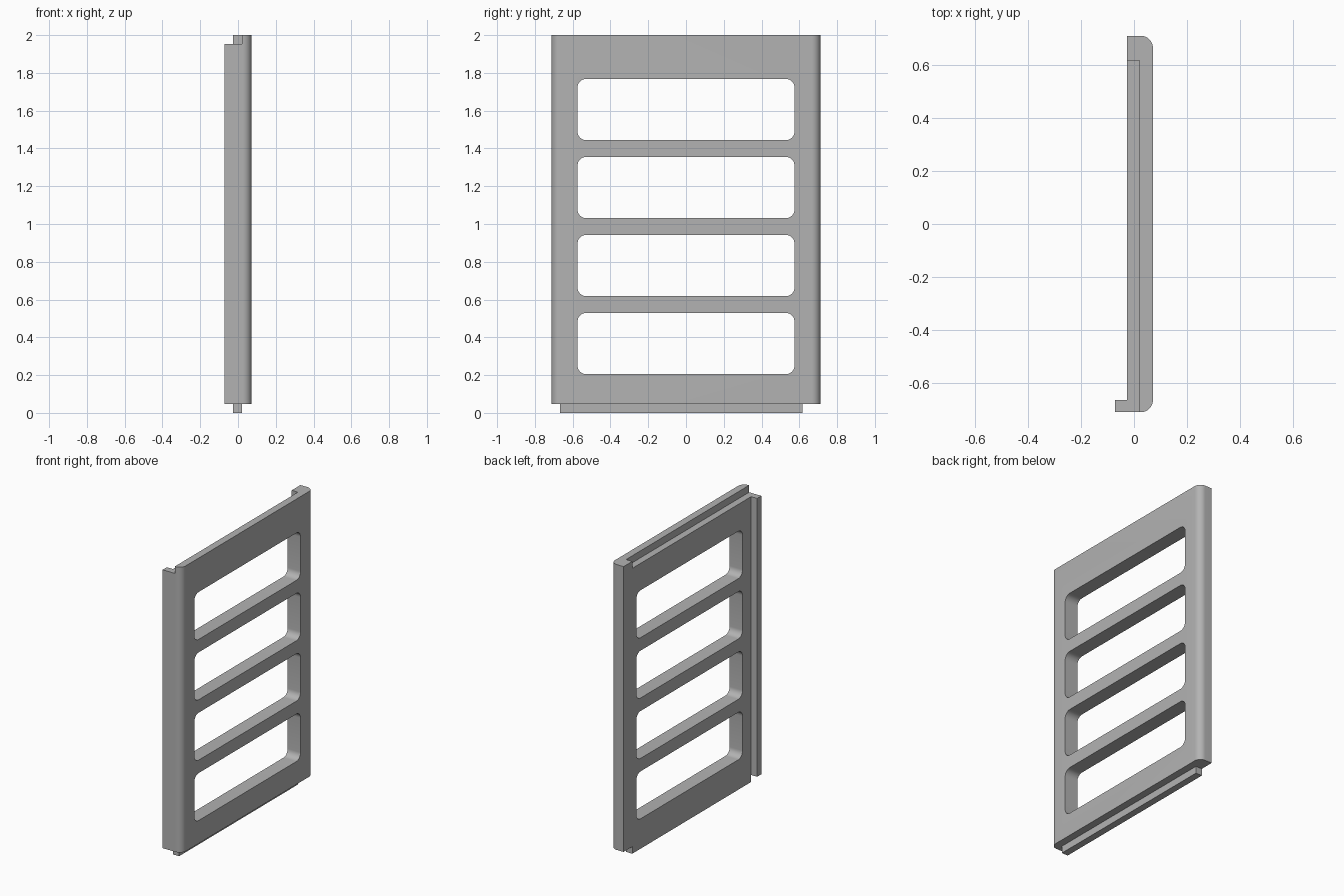
import bpy, bmesh
from math import cos, sin, pi, radians

cube = bpy.data.objects.get("Cube")
if cube:
    bpy.data.objects.remove(cube, do_unlink=True)

grey = bpy.data.materials.new("plain grey")
grey.use_nodes = True
grey.diffuse_color = (0.45, 0.45, 0.45, 1)
grey.node_tree.nodes["Principled BSDF"].inputs["Base Color"].default_value = grey.diffuse_color

BACK, STEP, FACE = -0.0715, -0.026, 0.0715   # panel thickness levels in x
INNER = 0.021                                # inner wall of the rebate
HALF = 0.712                                 # half width in y
JOINT = 0.048                                # height of tongue and rebate
RADIUS = 0.046


def arc(cx, cy, r, start, steps=10):
    """Quarter circle, counterclockwise from the start angle in degrees."""
    angles = [radians(start) + pi / 2 * i / steps for i in range(steps + 1)]
    return [(cx + r * cos(a), cy + r * sin(a)) for a in angles]


def prism(bm, bottom, offset):
    """Close a loop of points and push it along the offset."""
    face = bm.faces.new([bm.verts.new(p) for p in bottom])
    new = bmesh.ops.extrude_face_region(bm, geom=[face], use_keep_orig=True)["geom"]
    bmesh.ops.translate(bm, vec=offset, verts=[v for v in new if isinstance(v, bmesh.types.BMVert)])


def box(bm, x, y, z):
    loop = [(x[0], y[0], z[0]), (x[1], y[0], z[0]), (x[1], y[1], z[0]), (x[0], y[1], z[0])]
    prism(bm, loop, (0, 0, z[1] - z[0]))


def make(name, bm):
    bmesh.ops.recalc_face_normals(bm, faces=bm.faces)
    mesh = bpy.data.meshes.new(name)
    bm.to_mesh(mesh)
    bm.free()
    mesh.materials.append(grey)
    obj = bpy.data.objects.new(name, mesh)
    bpy.context.collection.objects.link(obj)
    return obj


# Panel: L-shaped section with two rounded outer edges and a side lip
lip = -HALF + RADIUS
section = [(BACK, -HALF)]
section += arc(FACE - RADIUS, -HALF + RADIUS, RADIUS, -90)
section += arc(FACE - RADIUS, HALF - RADIUS, RADIUS, 0)
section += [(STEP, HALF), (STEP, lip), (BACK, lip)]
bm = bmesh.new()
prism(bm, [(x, y, JOINT) for x, y in section], (0, 0, 2 - JOINT))
panel = make("slotted_panel", bm)

# Cutters: four rounded windows and the rebate along the top
bm = bmesh.new()
width, height, r = 0.574, 0.162, 0.045
for i in range(4):
    mid = 0.367 + 0.413 * i
    outline = []
    for sy, sz, start in ((1, 1, 0), (-1, 1, 90), (-1, -1, 180), (1, -1, 270)):
        outline += arc(sy * (width - r), mid + sz * (height - r), r, start, 8)
    prism(bm, [(-0.3, y, z) for y, z in outline], (0.6, 0, 0))
box(bm, (-0.3, INNER), (-1, 0.618), (2 - JOINT, 2.2))
cutter = make("opening_cutter", bm)
cutter.hide_render = True

cut = panel.modifiers.new("openings", "BOOLEAN")
cut.operation = "DIFFERENCE"
cut.solver = "EXACT"
cut.object = cutter
bpy.context.view_layer.update()
graph = bpy.context.evaluated_depsgraph_get()
panel.data = bpy.data.meshes.new_from_object(panel.evaluated_get(graph))
panel.modifiers.clear()
bpy.data.objects.remove(cutter, do_unlink=True)

# Tongue under the bottom edge
bm = bmesh.new()
box(bm, (STEP, INNER), (lip, 0.618), (0, JOINT))
tongue = make("bottom_tongue", bm)

# Smooth the rounded edges, keep the corners sharp
bpy.ops.object.select_all(action="DESELECT")
panel.select_set(True)
bpy.context.view_layer.objects.active = panel
bpy.ops.object.shade_smooth_by_angle(angle=radians(30))
